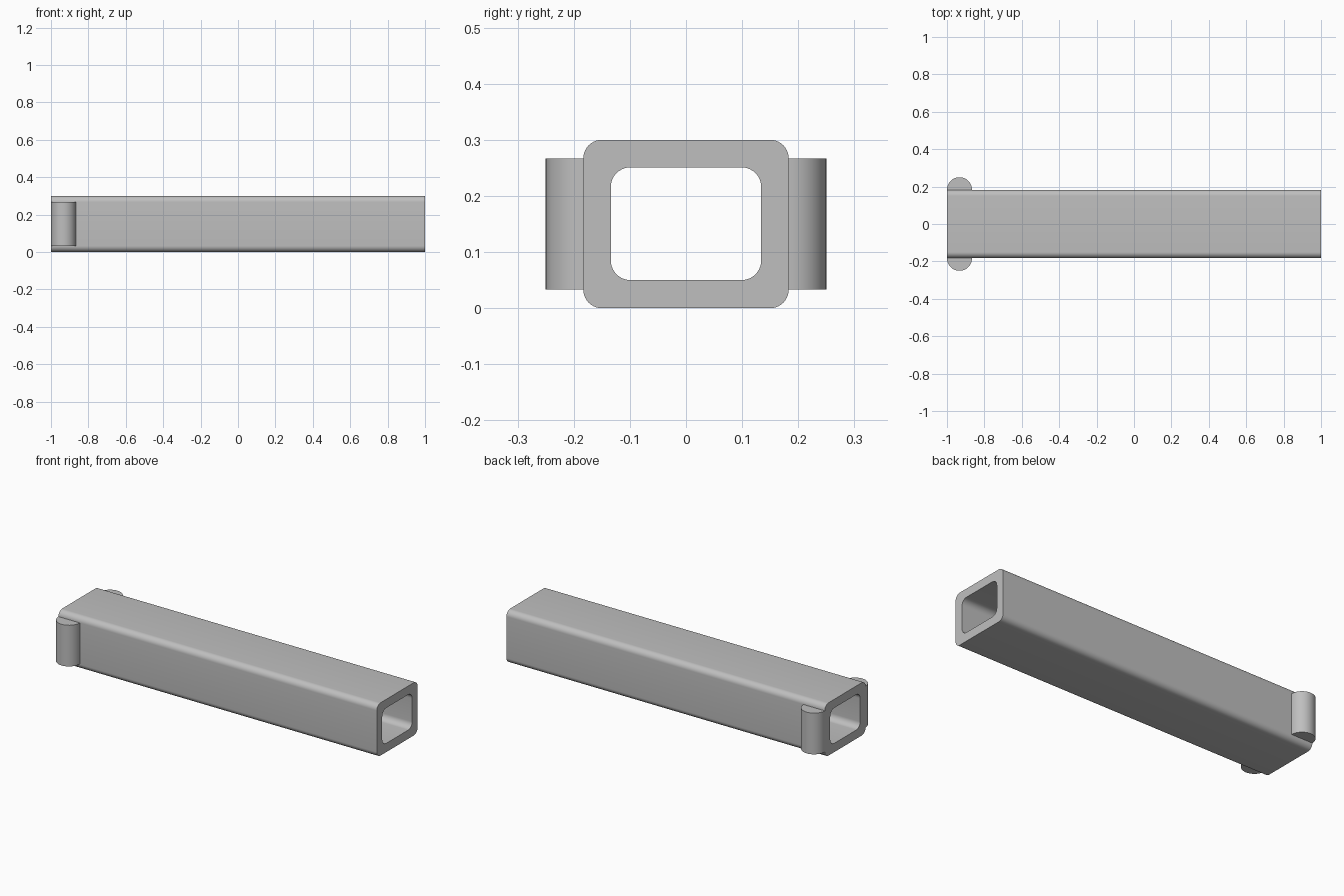
import bpy
import bmesh
from math import pi, sin, cos

cube = bpy.data.objects.get("Cube")
if cube:
    bpy.data.objects.remove(cube, do_unlink=True)

# Single grey material
grey = bpy.data.materials.new("plain grey")
grey.use_nodes = True
colour = (0.52, 0.52, 0.52, 1)
grey.diffuse_color = colour
grey.node_tree.nodes["Principled BSDF"].inputs["Base Color"].default_value = colour


def rounded_rect(half_w, z0, z1, r, steps=10):
    """Rounded rectangle in the YZ plane."""
    mid, half_h = (z0 + z1) / 2, (z1 - z0) / 2
    points = []
    for q, (sy, sz) in enumerate([(1, 1), (-1, 1), (-1, -1), (1, -1)]):
        for i in range(steps + 1):
            a = (q + i / steps) * pi / 2
            points.append((sy * (half_w - r) + r * cos(a),
                           mid + sz * (half_h - r) + r * sin(a)))
    return points


def finish(name, bm):
    bmesh.ops.recalc_face_normals(bm, faces=bm.faces)
    mesh = bpy.data.meshes.new(name)
    bm.to_mesh(mesh)
    bm.free()
    mesh.materials.append(grey)
    obj = bpy.data.objects.new(name, mesh)
    bpy.context.collection.objects.link(obj)
    bpy.ops.object.select_all(action="DESELECT")
    obj.select_set(True)
    bpy.context.view_layer.objects.active = obj
    bpy.ops.object.shade_smooth_by_angle(angle=pi / 6)
    return obj


# Hollow tube: outer and inner loops at both ends, bridged into walls and rims
bm = bmesh.new()
profiles = [rounded_rect(0.183, 0, 0.3, 0.033), rounded_rect(0.134, 0.05, 0.251, 0.035)]
outer_a, outer_b, inner_b, inner_a = [
    [bm.verts.new((x, y, z)) for y, z in profiles[p]]
    for x, p in [(-1, 0), (1, 0), (1, 1), (-1, 1)]]
loops = [outer_a, outer_b, inner_b, inner_a, outer_a]
for a, b in zip(loops, loops[1:]):
    for i in range(len(a)):
        j = (i + 1) % len(a)
        bm.faces.new((a[i], a[j], b[j], b[i]))
finish("hollow_tube", bm)

# Half-round upright lugs on the two sides, at one end
radius, segments = 0.067, 24
for name, side in [("front_lug", -1), ("back_lug", 1)]:
    bm = bmesh.new()
    arc = [i * pi / segments for i in range(segments + 1)]
    base = bm.faces.new([bm.verts.new((-1 + radius + radius * cos(a),
                                       side * (0.183 + radius * sin(a)), 0.033))
                         for a in arc])
    top = bmesh.ops.extrude_face_region(bm, geom=[base])["geom"]
    bmesh.ops.translate(bm, vec=(0, 0, 0.234),
                        verts=[v for v in top if isinstance(v, bmesh.types.BMVert)])
    finish(name, bm)
